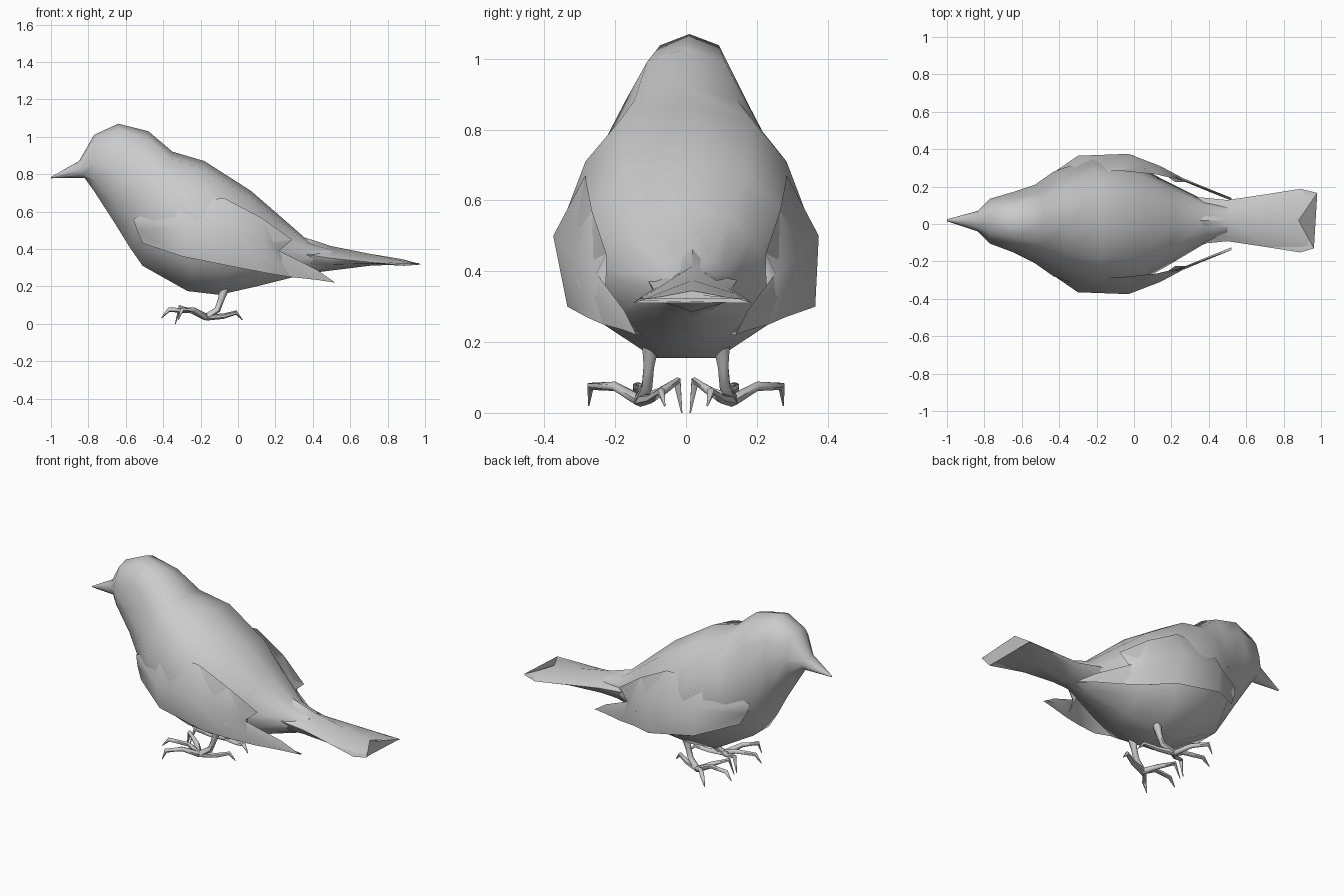
import bpy
import bmesh
from math import cos, sin, pi, radians
from mathutils import Vector

default_cube = bpy.data.objects.get("Cube")
if default_cube:
    bpy.data.objects.remove(default_cube, do_unlink=True)

grey = bpy.data.materials.new("plain grey")
grey.use_nodes = True
colour = (0.6, 0.6, 0.6, 1)
grey.diffuse_color = colour
grey.node_tree.nodes["Principled BSDF"].inputs["Base Color"].default_value = colour


def loft(name, rings, smooth_angle=60):
    """Skin a list of equal-length rings and close both ends."""
    bm = bmesh.new()
    loops = [[bm.verts.new(point) for point in ring] for ring in rings]
    count = len(loops[0])
    for first, second in zip(loops, loops[1:]):
        for i in range(count):
            j = (i + 1) % count
            bm.faces.new((first[i], first[j], second[j], second[i]))
    bm.faces.new(loops[0][::-1])
    bm.faces.new(loops[-1])
    bmesh.ops.remove_doubles(bm, verts=bm.verts, dist=0.0005)
    bmesh.ops.recalc_face_normals(bm, faces=bm.faces)
    mesh = bpy.data.meshes.new(name)
    bm.to_mesh(mesh)
    bm.free()
    mesh.materials.append(grey)
    obj = bpy.data.objects.new(name, mesh)
    bpy.context.collection.objects.link(obj)
    bpy.ops.object.select_all(action="DESELECT")
    obj.select_set(True)
    bpy.context.view_layer.objects.active = obj
    bpy.ops.object.shade_smooth_by_angle(angle=radians(smooth_angle))
    return obj


def tube(name, path, radii, sides=6):
    """Tapered limb along a path."""
    path = [Vector(p) for p in path]
    rings = []
    for i, point in enumerate(path):
        along = (path[min(i + 1, len(path) - 1)] - path[max(i - 1, 0)]).normalized()
        helper = Vector((0, 1, 0)) if abs(along.y) < 0.8 else Vector((1, 0, 0))
        u = along.cross(helper).normalized()
        v = along.cross(u)
        rings.append([point + radii[i] * (u * cos(2 * pi * k / sides) + v * sin(2 * pi * k / sides))
                      for k in range(sides)])
    return loft(name, rings)


# Body, head and beak: top x, top z, bottom x, bottom z, half width, centre y
stations = [
    (-1, .785, -1, .778, .005, .02),
    (-.85, .87, -.82, .78, .055, .015),
    (-.77, 1.01, -.77, .71, .12, .015),
    (-.64, 1.07, -.66, .54, .16, .01),
    (-.48, 1.03, -.58, .41, .21, 0),
    (-.35, .92, -.51, .31, .28, 0),
    (-.18, .87, -.27, .175, .355, 0),
    (.07, .71, -.1, .155, .33, 0),
    (.22, .58, .1, .2, .235, 0),
    (.38, .44, .36, .265, .12, .01),
    (.5, .4, .5, .3, .08, .02),
]
half_section = [(0, 0), (.06, .52), (.23, .8), (.5, 1), (.8, .78), (1, .27)]


def body_ring(tx, tz, bx, bz, width, cy):
    left = [(tx + (bx - tx) * t, cy + width * w, tz + (bz - tz) * t) for t, w in half_section]
    right = [(x, 2 * cy - y, z) for x, y, z in left[:0:-1]]
    return left + right


loft("body", [body_ring(*s) for s in stations])

# Tail: shallow roof section that fans out to a notched end
tail_rings = []
for x, width, edge, ridge, under, tip, notch in (
        (.3, .13, .38, .48, .26, 0, 0),
        (.5, .11, .35, .415, .285, 0, 0),
        (.7, .14, .33, .375, .31, 0, 0),
        (.89, .17, .31, .345, .335, .09, -.01)):
    spread = [(0, 1, edge), (tip, .87, edge + .007), (notch, 0, ridge),
              (tip * .8, -.87, edge + .007), (0, -1, edge)]
    belly = [(tip * .8, -.87, (edge + under) / 2), (notch, 0, under), (tip, .87, (edge + under) / 2)]
    tail_rings.append([(x + dx, .018 + width * f, z) for dx, f, z in spread + belly])
loft("tail", tail_rings, 50)


# Wings: each rib lists top edge, outer bulge and bottom edge
def wing_part(name, ribs, side, thickness):
    rings = []
    for top, mid, low in ribs:
        inner = (mid[0], mid[1] - thickness, mid[2])
        rings.append([(x, side * y, z) for x, y, z in (top, mid, low, inner)])
    return loft(name, rings, 75)


for label, side, flare in (("left", 1, .03), ("right", -1, 0)):
    wing_part(label + "_wing", [
        ((-.56, .185, .56), (-.54, .2, .5), (-.51, .21, .43)),
        ((-.33, .27, .66), (-.3, .365, .52), (-.3, .33 + flare, .36)),
        ((-.07, .285, .67), (-.03, .375, .5), (0, .335 + flare, .3)),
        ((.12, .265, .57), (.14, .31, .43), (.16, .28, .27)),
        ((.29, .225, .45), (.22, .255, .39), (.28, .235, .25)),
    ], side, .03)
    tip = (.52, .14, .22)
    wing_part(label + "_flight_feathers", [
        ((.1, .29, .45), (.12, .31, .38), (.12, .29, .28)),
        ((.22, .25, .39), (.25, .25, .32), (.28, .235, .25)),
        ((.42, .175, .29), (.42, .18, .26), (.42, .18, .235)),
        (tip, tip, tip),
    ], side, .015)

    # Legs and toes
    def limb(part, path, radii):
        tube(label + part, [(x, side * y, z) for x, y, z in path], radii)

    hub = (-.17, .13, .035)
    limb("_leg", [(-.07, .1, .2), (-.09, .105, .13), (-.11, .11, .075), hub], [.028, .017, .017, .018])
    toe_radii = [.018, .014, .012, .002]
    limb("_outer_toe", [hub, (-.24, .2, .075), (-.3, .27, .075), (-.32, .275, .02)], toe_radii)
    limb("_middle_toe", [hub, (-.25, .12, .07), (-.37, .14, .075), (-.41, .145, .03)], toe_radii)
    limb("_inner_toe", [hub, (-.23, .07, .06), (-.31, .025, .09), (-.335, .012, 0)], toe_radii)
    limb("_back_toe", [hub, (-.08, .1, .04), (-.01, .07, .06), (.025, .06, .02)], toe_radii)
